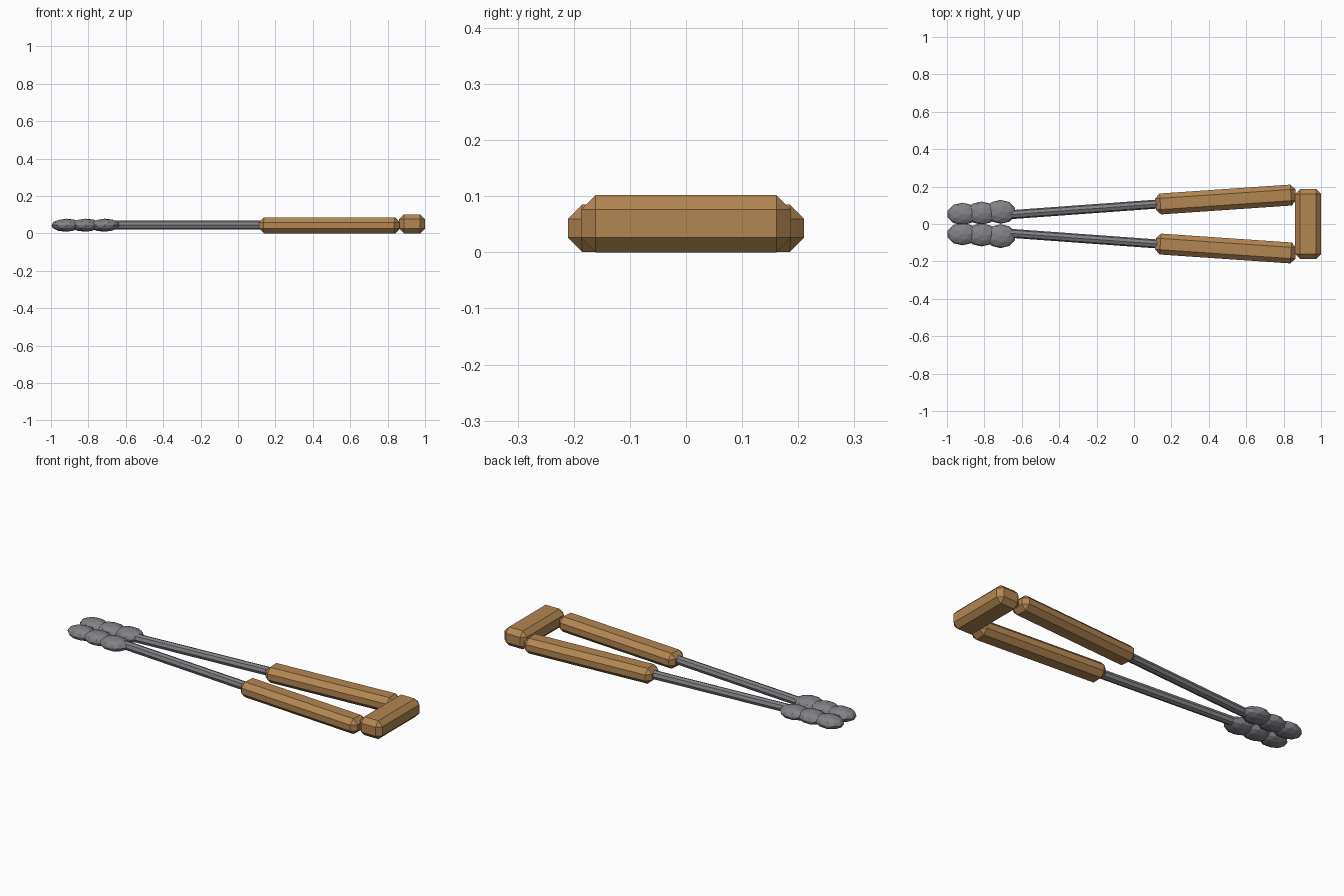
import bpy, math

if "Cube" in bpy.data.objects:
    bpy.data.objects.remove(bpy.data.objects["Cube"])

def material(name, color):
    m = bpy.data.materials.new(name)
    m.diffuse_color = color
    m.use_nodes = True
    m.node_tree.nodes["Principled BSDF"].inputs["Base Color"].default_value = m.diffuse_color
    return m

wood = material("wood", (0.45, 0.24, 0.085, 1))
steel = material("steel", (0.22, 0.22, 0.24, 1))
ZC = 0.044
ANGLE = math.radians(3.9)

def finish(ob, name, mat):
    ob.name = name
    ob.data.materials.append(mat)

def bevel_box(name, loc, size, bevel, rot=0):
    bpy.ops.mesh.primitive_cube_add(size=1, location=loc, rotation=(0, 0, rot))
    ob = bpy.context.object
    ob.scale = size
    bpy.ops.object.transform_apply(location=False, rotation=False, scale=True)
    mod = ob.modifiers.new("chamfer", 'BEVEL')
    mod.width = bevel
    mod.segments = 1
    finish(ob, name, wood)

# End block joining the handles
bevel_box("end_block", (0.931, 0, 0.051), (0.138, 0.374, 0.102), 0.026)

for s, side in ((1, "left"), (-1, "right")):
    # Wooden grip
    bevel_box(side + "_grip", (0.49, s * 0.131, ZC - 0.001), (0.752, 0.112, 0.085), 0.026, s * ANGLE)

    # Eight-sided metal rod
    x0, x1, y0, y1 = -0.70, 0.20, 0.047, 0.112
    bpy.ops.mesh.primitive_cylinder_add(
        vertices=8, radius=0.024, depth=math.hypot(x1 - x0, y1 - y0),
        location=((x0 + x1) / 2, s * (y0 + y1) / 2, ZC),
        rotation=(0, math.pi / 2, s * math.atan2(y1 - y0, x1 - x0)))
    finish(bpy.context.object, side + "_rod", steel)

    # Lumpy gripping head made of three flattened faceted balls
    for i, (x, y, ry) in enumerate(((-0.918, 0.054, 0.060), (-0.815, 0.058, 0.062), (-0.713, 0.065, 0.064))):
        bpy.ops.mesh.primitive_ico_sphere_add(subdivisions=2, radius=1, location=(x, s * y, ZC))
        ob = bpy.context.object
        ob.scale = (0.082, ry, 0.035)
        finish(ob, f"{side}_head_lump_{i + 1}", steel)
